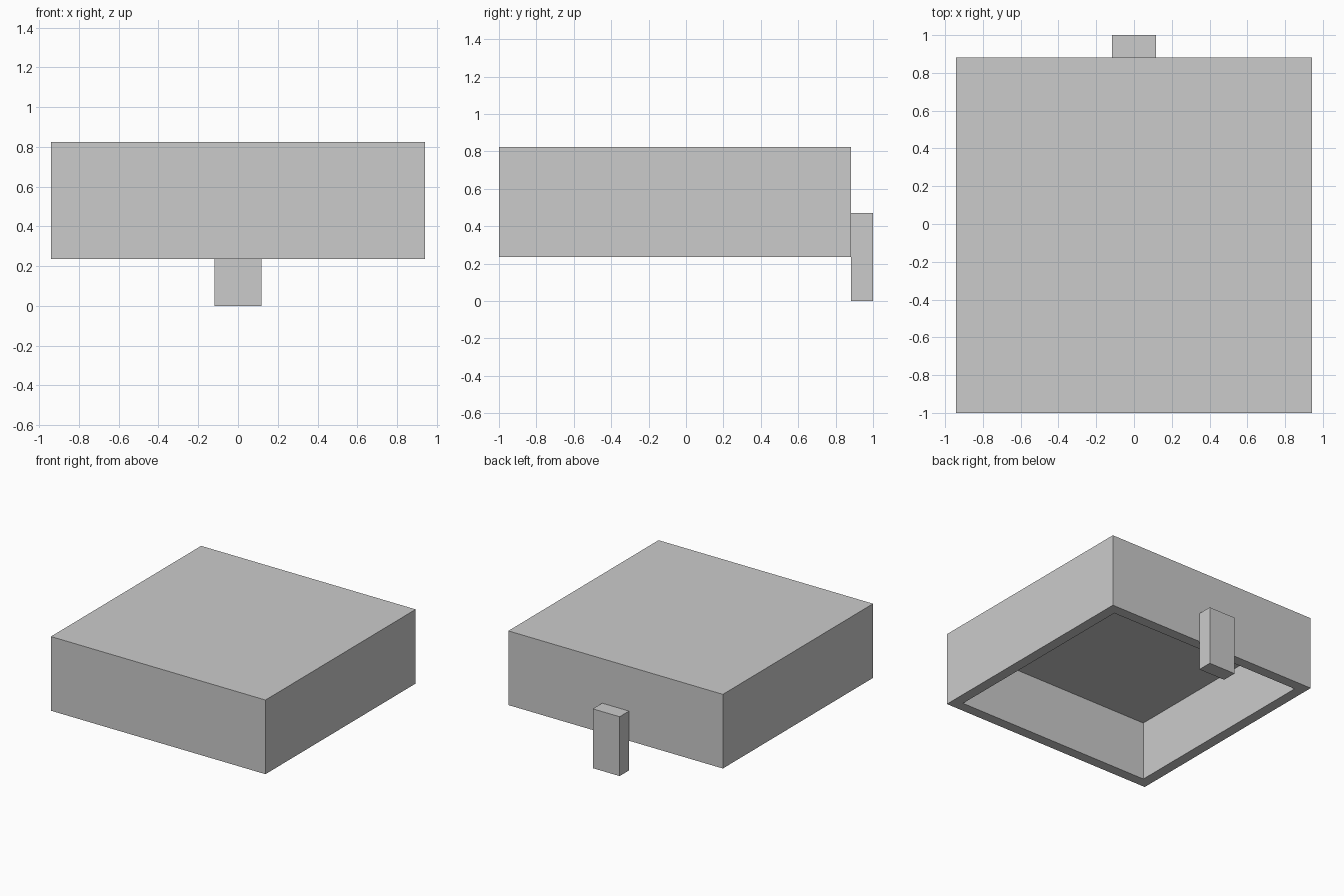
import bpy, bmesh
from mathutils import Matrix, Vector

if "Cube" in bpy.data.objects:
    bpy.data.objects.remove(bpy.data.objects["Cube"])

U = 2 / 17  # grid unit of the model: lid 16 x 16 x 5, latch 2 x 1 x 4


def box(name, lo, hi, hollow=None):
    """Box between two corners; hollow = (wall, depth) opens the underside."""
    lo, hi = Vector(lo), Vector(hi)
    bm = bmesh.new()
    bmesh.ops.create_cube(
        bm, size=1,
        matrix=Matrix.Translation((lo + hi) / 2) @ Matrix.Diagonal((*(hi - lo), 1)))
    if hollow:
        wall, depth = hollow
        bm.normal_update()
        bottom = min(bm.faces, key=lambda f: f.calc_center_median().z)
        bmesh.ops.inset_region(bm, faces=[bottom], thickness=wall)
        bmesh.ops.translate(bm, verts=bottom.verts, vec=(0, 0, 0))
        # push the inner face up to form the cavity
        ext = bmesh.ops.extrude_discrete_faces(bm, faces=[bottom])
        bmesh.ops.translate(bm, verts=ext["faces"][0].verts, vec=(0, 0, depth))
    mesh = bpy.data.meshes.new(name)
    bm.to_mesh(mesh)
    bm.free()
    obj = bpy.data.objects.new(name, mesh)
    bpy.context.collection.objects.link(obj)
    return obj


# Square lid, hollow from below
box("lid", (-8 * U, -1, 2 * U), (8 * U, 1 - U, 7 * U), hollow=(U, 4 * U))

# Latch tab hanging on the back face
box("latch", (-U, 1 - U, 0), (U, 1, 4 * U))
